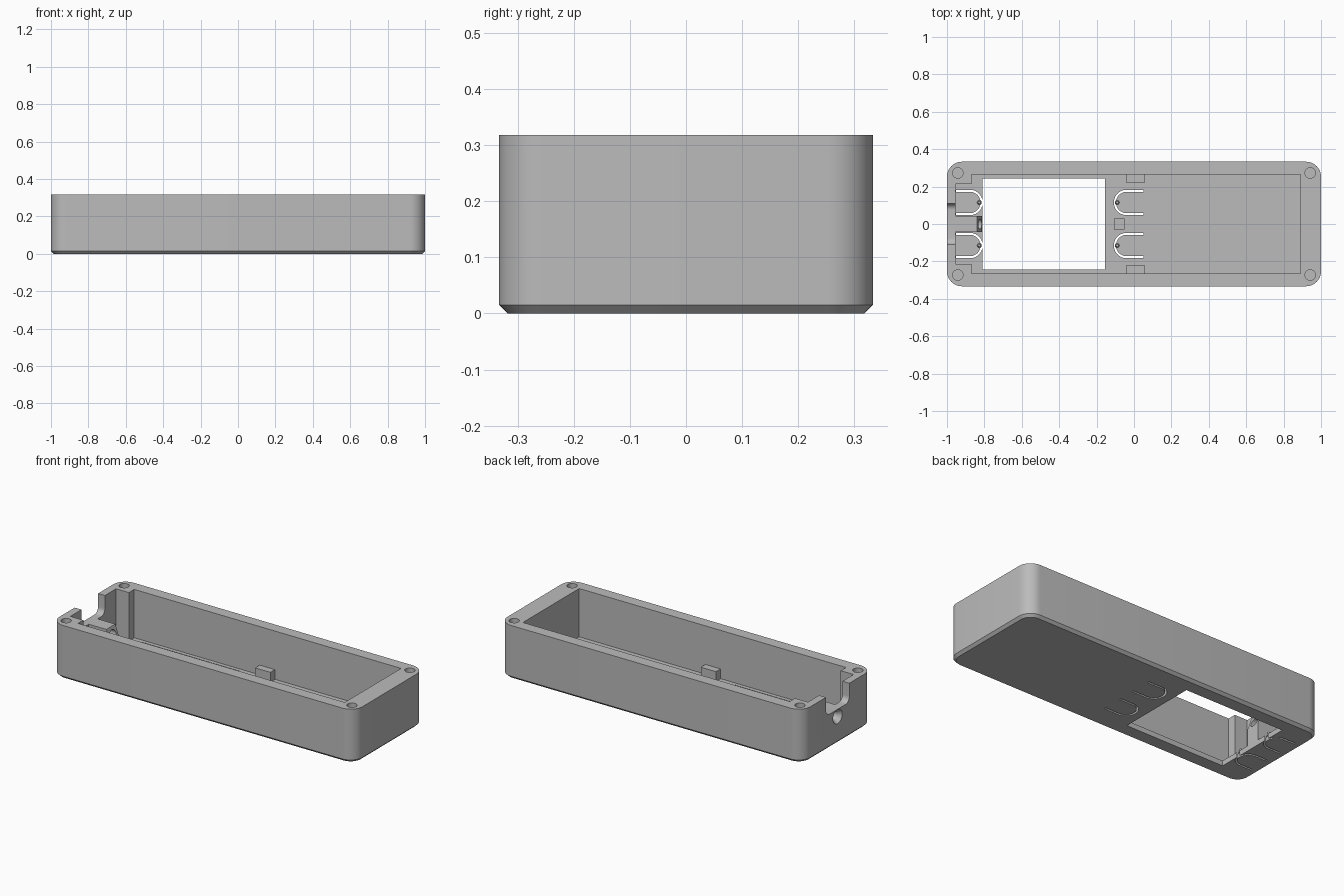
import bpy, bmesh, math
from mathutils import Vector

if "Cube" in bpy.data.objects:
    bpy.data.objects.remove(bpy.data.objects["Cube"])

H, FLOOR = 0.318, 0.03          # case height, floor thickness
HOLE_Z, NOTCH_Z = 0.162, 0.205  # cable hole centre, notch bottom

grey = bpy.data.materials.new("grey_plastic")
grey.diffuse_color = (0.5, 0.5, 0.5, 1)
grey.use_nodes = True
grey.node_tree.nodes["Principled BSDF"].inputs["Base Color"].default_value = grey.diffuse_color


def make(name, bm):
    bmesh.ops.recalc_face_normals(bm, faces=bm.faces)
    me = bpy.data.meshes.new(name)
    bm.to_mesh(me)
    bm.free()
    me.materials.append(grey)
    ob = bpy.data.objects.new(name, me)
    bpy.context.collection.objects.link(ob)
    return ob


def loft(name, rings):
    """Skin a stack of equal-length rings and cap both ends."""
    bm = bmesh.new()
    vs = [[bm.verts.new(p) for p in r] for r in rings]
    n = len(vs[0])
    for a, b in zip(vs, vs[1:]):
        for i in range(n):
            j = (i + 1) % n
            bm.faces.new((a[i], a[j], b[j], b[i]))
    bm.faces.new(vs[0][::-1])
    bm.faces.new(vs[-1])
    return make(name, bm)


def prism(name, pts, lo, hi, axis="z"):
    """Extrude a flat profile along an axis."""
    place = {"x": lambda a, b, t: Vector((t, a, b)),
             "y": lambda a, b, t: Vector((a, t, b)),
             "z": lambda a, b, t: Vector((a, b, t))}[axis]
    return loft(name, [[place(a, b, t) for a, b in pts] for t in (lo, hi)])


def box(name, x0, x1, y0, y1, z0, z1):
    return prism(name, [(x0, y0), (x1, y0), (x1, y1), (x0, y1)], z0, z1)


def arc(cx, cy, r, a0, a1, n):
    return [(cx + r * math.cos(math.radians(a0 + (a1 - a0) * i / n)),
             cy + r * math.sin(math.radians(a0 + (a1 - a0) * i / n))) for i in range(n + 1)]


def circle(cx, cy, r, n=32):
    return arc(cx, cy, r, 0, 360, n)[:-1]


def rounded_rect(hx, hy, r):
    pts = []
    for a, sx, sy in ((0, 1, 1), (90, -1, 1), (180, -1, -1), (270, 1, -1)):
        pts += arc(sx * (hx - r), sy * (hy - r), r, a, a + 90, 10)
    return pts


def boolean(target, cutter):
    mod = target.modifiers.new("cut", "BOOLEAN")
    mod.operation, mod.solver, mod.object = "DIFFERENCE", "EXACT", cutter
    bpy.context.view_layer.objects.active = target
    bpy.ops.object.modifier_apply(modifier=mod.name)


def cut(cutter, *targets):
    for t in targets:
        boolean(t, cutter)
    bpy.data.objects.remove(cutter)


# Case shell with chamfered bottom edge
case = loft("case", [[(x, y, z) for x, y in rounded_rect(1 - d, 0.333 - d, 0.08 - d)]
                     for d, z in ((0.015, 0), (0, 0.015), (0, H))])

# Cavity, stepped around the corner screw posts at the cable end
half = [(0.89, 0.265), (-0.87, 0.265), (-0.87, 0.215), (-0.955, 0.215)]
cut(prism("cavity", half + [(x, -y) for x, y in half[::-1]], FLOOR, 0.5), case)

# Display window in the floor
cut(box("window", -0.81, -0.155, -0.243, 0.243, -0.1, 0.06), case)

# Blind screw holes
for sx in (-1, 1):
    for sy in (-1, 1):
        cut(prism("screw_hole", circle(sx * 0.942, sy * 0.273, 0.028), 0.08, 0.5), case)

# Cable block behind the end wall, with a sloped inner top
block = prism("cable_block", [(-0.958, FLOOR - 0.005), (-0.812, FLOOR - 0.005), (-0.812, 0.13),
                              (-0.84, 0.21), (-0.958, 0.21)], -0.042, 0.042, "y")

# Cable notch in the end wall, with rounded bottom corners
r, w = 0.035, 0.11
notch = ([(w, 0.5), (-w, 0.5)] + arc(-w + r, NOTCH_Z + r, r, 180, 270, 8)
         + arc(w - r, NOTCH_Z + r, r, 270, 360, 8))
cut(prism("notch", notch, -1.1, -0.78, "x"), case, block)

# Bore and countersink for the cable
cut(prism("bore", circle(0, HOLE_Z, 0.027), -1.1, -0.7, "x"), case, block)
cut(loft("countersink", [[(x, y, z) for y, z in circle(0, HOLE_Z, rad)]
                         for x, rad in ((-1.02, 0.056), (-0.975, 0.0265))]), case)

# U-shaped slits forming flexible button tongues, with a pin on each
R, T = 0.068, 0.011
for sy in (-1, 1):
    cy = 0.115 * sy
    for start, centre, d in ((-0.953, -0.877, 1), (0.05, -0.04, -1)):
        a = -90 if d > 0 else 90
        outer = arc(centre, cy, R, a, a + 180, 20)
        inner = arc(centre, cy, R - T, a, a + 180, 20)
        slit = ([(start, cy - d * R)] + outer + [(start, cy + d * R), (start, cy + d * (R - T))]
                + inner[::-1] + [(start, cy - d * (R - T))])
        cut(prism("slit", slit, -0.1, 0.08), case)
        px = centre + d * 0.05
        loft("button_pin", [[(x, y, z) for x, y in circle(px, cy, rad, 20)]
                            for z, rad in ((FLOOR - 0.005, 0.013), (FLOOR + 0.02, 0.007))])
    # Side support clip against the long wall
    y0, y1 = sorted((sy * 0.222, sy * 0.268))
    box("side_clip", -0.042, 0.058, y0, y1, FLOOR - 0.005, 0.088)

# Centre support post
box("floor_post", -0.107, -0.05, -0.029, 0.029, FLOOR - 0.005, 0.088)

# Smooth rounded corners, keep edges sharp
bpy.ops.object.select_all(action="DESELECT")
for ob in bpy.context.scene.objects:
    ob.select_set(True)
bpy.context.view_layer.objects.active = case
bpy.ops.object.shade_smooth_by_angle(angle=math.radians(30))
